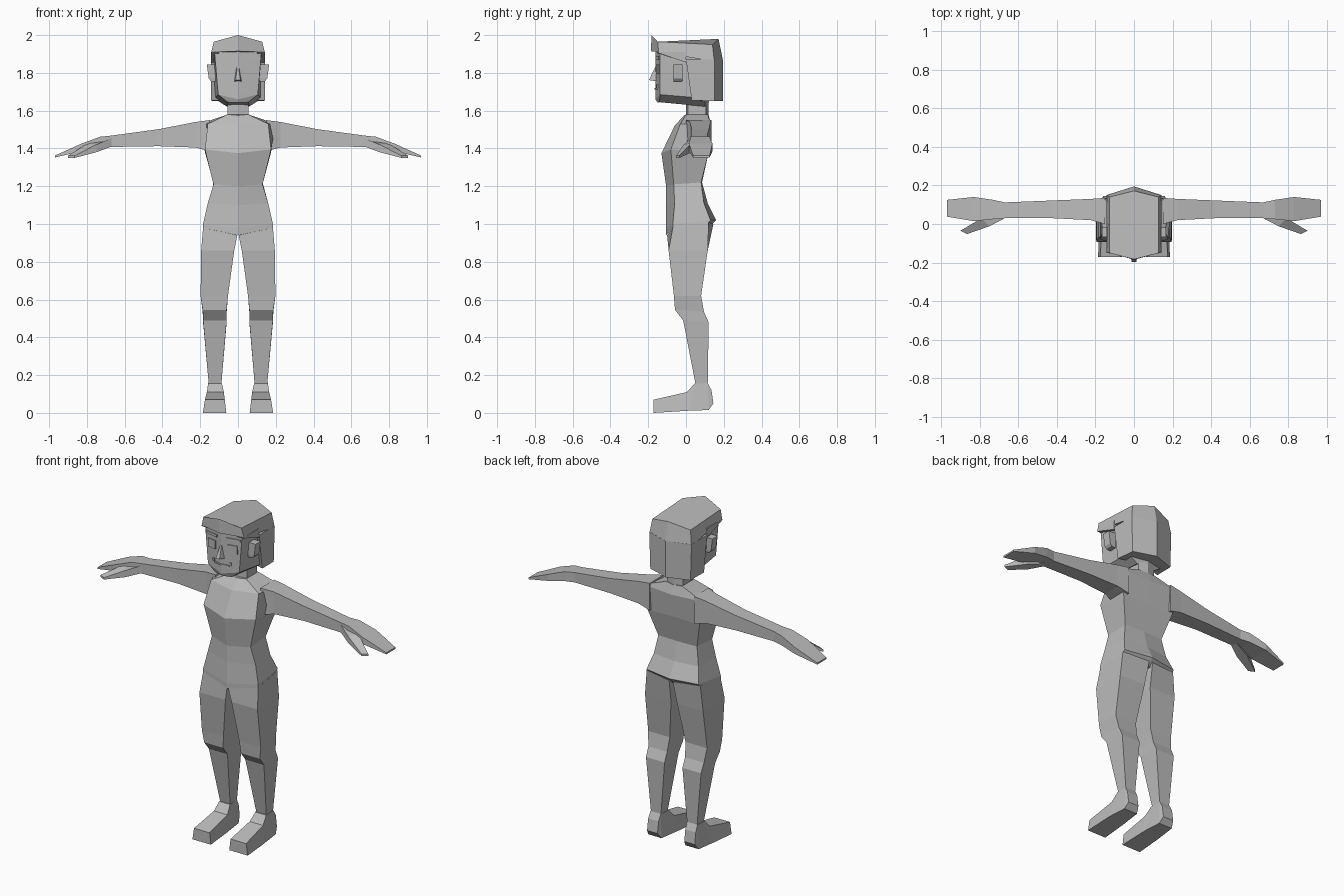
import bpy, bmesh
from mathutils import Vector

grey = bpy.data.materials.new("plain grey")
grey.diffuse_color = (0.5, 0.5, 0.5, 1)


def finish(name, bm, mirror=False):
    bmesh.ops.recalc_face_normals(bm, faces=bm.faces)
    me = bpy.data.meshes.new(name)
    bm.to_mesh(me)
    bm.free()
    me.materials.append(grey)
    ob = bpy.data.objects.new(name, me)
    bpy.context.collection.objects.link(ob)
    if mirror:
        ob.modifiers.new("Mirror", 'MIRROR')
    return ob


def loft(name, rings, mirror=False):
    """Skin a stack of equal-sized point loops and cap both ends."""
    bm = bmesh.new()
    loops = [[bm.verts.new(p) for p in r] for r in rings]
    n = len(loops[0])
    for a, b in zip(loops, loops[1:]):
        for i in range(n):
            j = (i + 1) % n
            bm.faces.new((a[i], a[j], b[j], b[i]))
    bm.faces.new(loops[0])
    bm.faces.new(loops[-1])
    return finish(name, bm, mirror)


def rect(z, x0, x1, y0, y1, tilt=0):
    """Level rectangle; tilt raises the back edge."""
    return [(x0, y0, z), (x1, y0, z), (x1, y1, z + tilt), (x0, y1, z + tilt)]


def hexa(front, corner_f, corner_b, back):
    """Symmetric six-point loop from (y, z), (x, y, z), (x, y, z), (y, z)."""
    (fx, fy, fz), (bx, by, bz) = corner_f, corner_b
    return [(0, *front), (fx, fy, fz), (bx, by, bz), (0, *back), (-bx, by, bz), (-fx, fy, fz)]


def section(x, y0, y1, z0, z1):
    """Upright rectangle across the arm."""
    return [(x, y0, z0), (x, y1, z0), (x, y1, z1), (x, y0, z1)]


def box(name, x0, x1, y0, y1, z0, z1, mirror=False):
    return loft(name, [rect(z0, x0, x1, y0, y1), rect(z1, x0, x1, y0, y1)], mirror)


# torso: hips, waist, chest, shoulders, neck root
loft("torso", [
    hexa((-0.105, 0.94), (0.185, -0.07, 0.98), (0.18, 0.11, 1.0), (0.12, 0.98)),
    hexa((-0.105, 0.97), (0.185, -0.07, 1.0), (0.175, 0.13, 1.02), (0.16, 1.02)),
    hexa((-0.105, 1.10), (0.16, -0.06, 1.11), (0.15, 0.095, 1.11), (0.115, 1.11)),
    hexa((-0.105, 1.20), (0.13, -0.065, 1.21), (0.13, 0.08, 1.22), (0.085, 1.22)),
    hexa((-0.13, 1.375), (0.175, -0.08, 1.395), (0.175, 0.12, 1.38), (0.115, 1.38)),
    hexa((-0.06, 1.52), (0.16, -0.03, 1.53), (0.20, 0.13, 1.53), (0.135, 1.52)),
    hexa((-0.01, 1.575), (0.055, 0.0, 1.58), (0.055, 0.115, 1.58), (0.12, 1.575)),
])

# neck
loft("neck", [hexa((y, z), (0.055, y + 0.01, z), (0.055, 0.105, z), (0.12, z))
              for z, y in ((1.56, 0.0), (1.67, 0.0))])

# legs: thigh, knee, calf, ankle
loft("leg", [
    [(0.004, -0.10, 0.94), (0.185, -0.07, 0.98), (0.18, 0.12, 1.01), (0.012, 0.145, 1.0)],
    rect(0.86, 0.02, 0.195, -0.092, 0.115),
    rect(0.62, 0.053, 0.198, -0.064, 0.08),
    rect(0.545, 0.06, 0.187, -0.058, 0.095, -0.01),
    rect(0.49, 0.06, 0.185, -0.015, 0.12, -0.01),
    rect(0.155, 0.088, 0.155, 0.05, 0.115),
], True)

# feet: lofted from heel to toe
loft("foot", [
    [(a, y, z0), (b, y, z0), (b2, y2, z1), (a2, y2, z1)]
    for a, b, a2, b2, y, y2, z0, z1 in (
        (0.09, 0.16, 0.09, 0.16, 0.145, 0.135, 0.05, 0.12),
        (0.08, 0.17, 0.088, 0.158, 0.12, 0.115, 0.015, 0.158),
        (0.07, 0.18, 0.085, 0.158, 0.02, 0.045, 0.012, 0.155),
        (0.068, 0.182, 0.075, 0.165, -0.01, 0.005, 0.01, 0.11),
        (0.062, 0.186, 0.07, 0.175, -0.172, -0.172, 0.0, 0.07))
], True)

# arms: shoulder to fingertips
loft("arm", [
    section(0.15, 0.0, 0.135, 1.385, 1.55),
    section(0.225, 0.02, 0.13, 1.405, 1.54),
    section(0.42, 0.03, 0.122, 1.412, 1.502),
    section(0.67, 0.03, 0.112, 1.408, 1.468),
    section(0.73, 0.025, 0.125, 1.405, 1.462),
    section(0.83, 0.015, 0.14, 1.385, 1.425),
    section(0.97, 0.038, 0.125, 1.352, 1.362),
], True)

# thumbs
loft("thumb", [
    section(0.67, 0.03, 0.07, 1.41, 1.455),
    [(0.75, -0.012, 1.38), (0.79, 0.03, 1.38), (0.79, 0.03, 1.43), (0.75, -0.012, 1.42)],
    [(0.865, -0.052, 1.35), (0.90, -0.035, 1.35), (0.90, -0.035, 1.362), (0.865, -0.052, 1.362)],
], True)

# head: chin, jaw, brow
loft("head", [
    hexa((-0.15, 1.642), (0.055, -0.14, 1.645), (0.06, 0.10, 1.622), (0.11, 1.622)),
    hexa((-0.162, 1.66), (0.105, -0.138, 1.685), (0.125, 0.10, 1.665), (0.13, 1.665)),
    hexa((-0.162, 1.93), (0.125, -0.138, 1.92), (0.13, 0.10, 1.92), (0.13, 1.92)),
])

# hair: cap with a fringe, and a longer back section
loft("hair_cap", [
    hexa((-0.185, 1.915), (0.142, -0.145, 1.91), (0.142, 0.15, 1.86), (0.195, 1.87)),
    hexa((-0.183, 2.0), (0.128, -0.15, 1.965), (0.128, 0.14, 1.95), (0.172, 1.98)),
])
loft("hair_side", [
    [(0.10, -0.155, 1.91), (0.142, -0.15, 1.91), (0.142, 0.0, 1.91), (0.10, 0.0, 1.91)],
    [(0.10, -0.15, 1.905), (0.142, -0.145, 1.905), (0.142, 0.0, 1.855), (0.10, 0.0, 1.855)],
], True)
loft("hair_back", [
    hexa((0.09, 1.65), (0.142, 0.03, 1.655), (0.135, 0.15, 1.65), (0.195, 1.65)),
    hexa((0.0, 1.87), (0.142, 0.0, 1.87), (0.142, 0.15, 1.87), (0.195, 1.87)),
])

# ears
loft("ear", [
    rect(1.755, 0.11, 0.142, -0.065, -0.02),
    rect(1.77, 0.11, 0.155, -0.067, -0.018),
    rect(1.845, 0.11, 0.165, -0.067, -0.018),
], True)

# nose
loft("nose", [
    [(-0.02, -0.155, 1.755), (0.02, -0.155, 1.755), (0.012, -0.196, 1.762), (-0.012, -0.196, 1.762)],
    [(-0.008, -0.155, 1.835), (0.008, -0.155, 1.835), (0.004, -0.164, 1.83), (-0.004, -0.164, 1.83)],
])


def face_plate(name, x0, x1, z0, z1):
    """Thin plate lying on the slanted front of the face."""
    def row(z):
        def y(x):
            return -0.162 + 0.2 * x
        return [(x0, y(x0) - 0.006, z), (x1, y(x1) - 0.006, z), (x1, y(x1) + 0.003, z), (x0, y(x0) + 0.003, z)]
    loft(name, [row(z0), row(z1)], True)


# eyes, brows, mouth
face_plate("eye", 0.042, 0.098, 1.795, 1.845)
face_plate("brow", 0.03, 0.115, 1.872, 1.886)
face_plate("mouth", 0.0, 0.05, 1.712, 1.72)
face_plate("mouth_corner", 0.05, 0.062, 1.72, 1.738)
